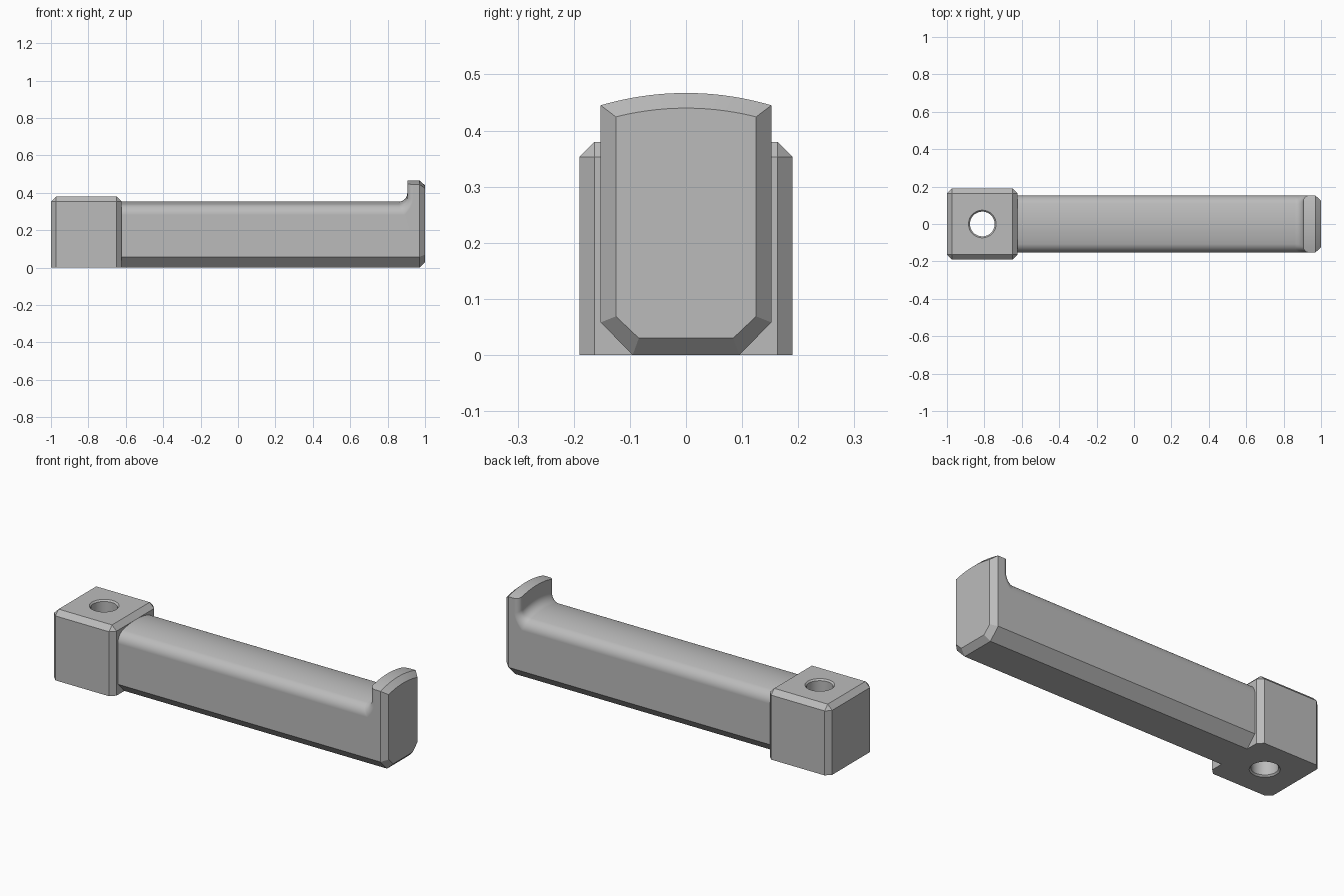
import bpy, bmesh, math

cube = bpy.data.objects.get("Cube")
if cube:
    bpy.data.objects.remove(cube, do_unlink=True)

grey = bpy.data.materials.new("plain grey")
grey.use_nodes = True
colour = (0.5, 0.5, 0.5, 1)
grey.diffuse_color = colour
grey.node_tree.nodes["Principled BSDF"].inputs["Base Color"].default_value = colour


def add_object(name, bm):
    bmesh.ops.recalc_face_normals(bm, faces=bm.faces)
    mesh = bpy.data.meshes.new(name)
    bm.to_mesh(mesh)
    bm.free()
    mesh.materials.append(grey)
    obj = bpy.data.objects.new(name, mesh)
    bpy.context.collection.objects.link(obj)
    return obj


def activate(obj):
    bpy.ops.object.select_all(action='DESELECT')
    obj.select_set(True)
    bpy.context.view_layer.objects.active = obj


def smooth(obj):
    activate(obj)
    bpy.ops.object.shade_smooth_by_angle(angle=math.radians(30))
    mod = obj.modifiers.new("Weighted normals", 'WEIGHTED_NORMAL')
    mod.keep_sharp = True


# Mounting block, chamfered everywhere but underneath
X_LEFT, X_JOINT, HALF, CHAMFER = -1.0, -0.622, 0.19, 0.027
BLOCK_H = 0.38
X_MID = (X_LEFT + X_JOINT) / 2
bm = bmesh.new()
bmesh.ops.create_cube(bm, size=1)
for v in bm.verts:
    v.co.x = X_MID + v.co.x * (X_JOINT - X_LEFT)
    v.co.y *= 2 * HALF
    v.co.z = (v.co.z + 0.5) * BLOCK_H
edges = [e for e in bm.edges if max(v.co.z for v in e.verts) > 0.1]
bmesh.ops.bevel(bm, geom=edges, offset=CHAMFER, segments=1, affect='EDGES')
block = add_object("mounting_block", bm)

# Bolt hole with small countersinks, cut through the block
bm = bmesh.new()
RIM, BORE, SINK = 0.074, 0.066, 0.008
rings = []
for r, z in ((RIM, -0.05), (RIM, 0), (BORE, SINK), (BORE, BLOCK_H - SINK),
             (RIM, BLOCK_H), (RIM, BLOCK_H + 0.05)):
    rings.append([bm.verts.new((X_MID + r * math.cos(a), r * math.sin(a), z))
                  for a in (math.tau * i / 48 for i in range(48))])
for low, high in zip(rings, rings[1:]):
    for i in range(48):
        k = (i + 1) % 48
        bm.faces.new((low[i], low[k], high[k], high[i]))
bm.faces.new(rings[0])
bm.faces.new(rings[-1])
cutter = add_object("hole_cutter", bm)
cutter.hide_render = True
cut = block.modifiers.new("Hole", 'BOOLEAN')
cut.operation, cut.solver, cut.object = 'DIFFERENCE', 'EXACT', cutter
activate(block)
bpy.ops.object.modifier_apply(modifier="Hole")
bpy.data.objects.remove(cutter, do_unlink=True)
smooth(block)

# Arm section: crowned top with rounded shoulders
W, R, SHOULDER = 0.152, 0.422, 0.06
CROWN_Z = 0.353 - R
SH_Y = W - SHOULDER
SH_Z = CROWN_Z + math.sqrt((R - SHOULDER) ** 2 - SH_Y ** 2)
SH_SIN = SH_Y / (R - SHOULDER)
FILLET, WALL_X, CORNER = 0.045, 0.905, 0.03
TIP_X, END_X, TIP_R, TIP_IN = 0.97, 1.0, 0.536, 0.027


def arc_z(radius, y):
    return CROWN_Z + math.sqrt(radius ** 2 - y ** 2)


def arm_z(y, grow):
    y = abs(y)
    if y <= (R + grow) * SH_SIN:
        return arc_z(R + grow, y)
    return SH_Z + math.sqrt(max(0, (SHOULDER + grow) ** 2 - (y - SH_Y) ** 2))


def wall_x(y):
    over = max(0, abs(y) - (W - CORNER))
    return WALL_X + CORNER - math.sqrt(max(0, CORNER ** 2 - over ** 2))


start = math.asin(SH_SIN)
side_ys = [SH_Y + SHOULDER * math.sin(start + (math.pi / 2 - start) * i / 14)
           for i in range(15)]
centre_ys = [side_ys[0] * (i / 8 - 1) for i in range(1, 16)]
ys = [-y for y in reversed(side_ys)] + centre_ys + side_ys

# Arm with upturned tip: one row per position along its length
bm = bmesh.new()
rows = [[bm.verts.new((X_JOINT, y, arm_z(y, 0))) for y in ys]]
STEPS = 10
for i in range(STEPS + 1):
    a = math.pi / 2 * i / STEPS
    grow = FILLET * (1 - math.cos(a))
    rows.append([bm.verts.new((wall_x(y) - FILLET * (1 - math.sin(a)), y,
                               arm_z(y, grow))) for y in ys])
rows.append([bm.verts.new((wall_x(y), y, arc_z(TIP_R, y))) for y in ys])
rows.append([bm.verts.new((TIP_X, y, arc_z(TIP_R, y))) for y in ys])
shrink = (W - TIP_IN) / W
rows.append([bm.verts.new((END_X, y * shrink, arc_z(TIP_R - TIP_IN, y * shrink)))
             for y in ys])
for a, b in zip(rows, rows[1:]):
    for i in range(len(ys) - 1):
        bm.faces.new((a[i], a[i + 1], b[i + 1], b[i]))

# Chamfered underside, sides and end of the arm
under = []
for x, y1, z1, y2, z2 in ((X_JOINT, W, 0.058, 0.095, 0),
                          (TIP_X, W, 0.058, 0.095, 0),
                          (END_X, W - TIP_IN, 0.069, 0.084, 0.03)):
    under.append([bm.verts.new((x, y, z)) for y, z in
                  ((-y1, z1), (-y2, z2), (y2, z2), (y1, z1))])
for a, b in zip(under, under[1:]):
    for i in range(3):
        bm.faces.new((a[i], a[i + 1], b[i + 1], b[i]))
for col, k in ((0, 0), (-1, 3)):
    bm.faces.new([row[col] for row in rows[:-1]] + [under[1][k], under[0][k]])
    bm.faces.new((rows[-2][col], rows[-1][col], under[2][k], under[1][k]))
bm.faces.new(rows[-1] + under[2][::-1])
bm.faces.new(rows[0] + under[0][::-1])
smooth(add_object("arm_with_upturned_tip", bm))
